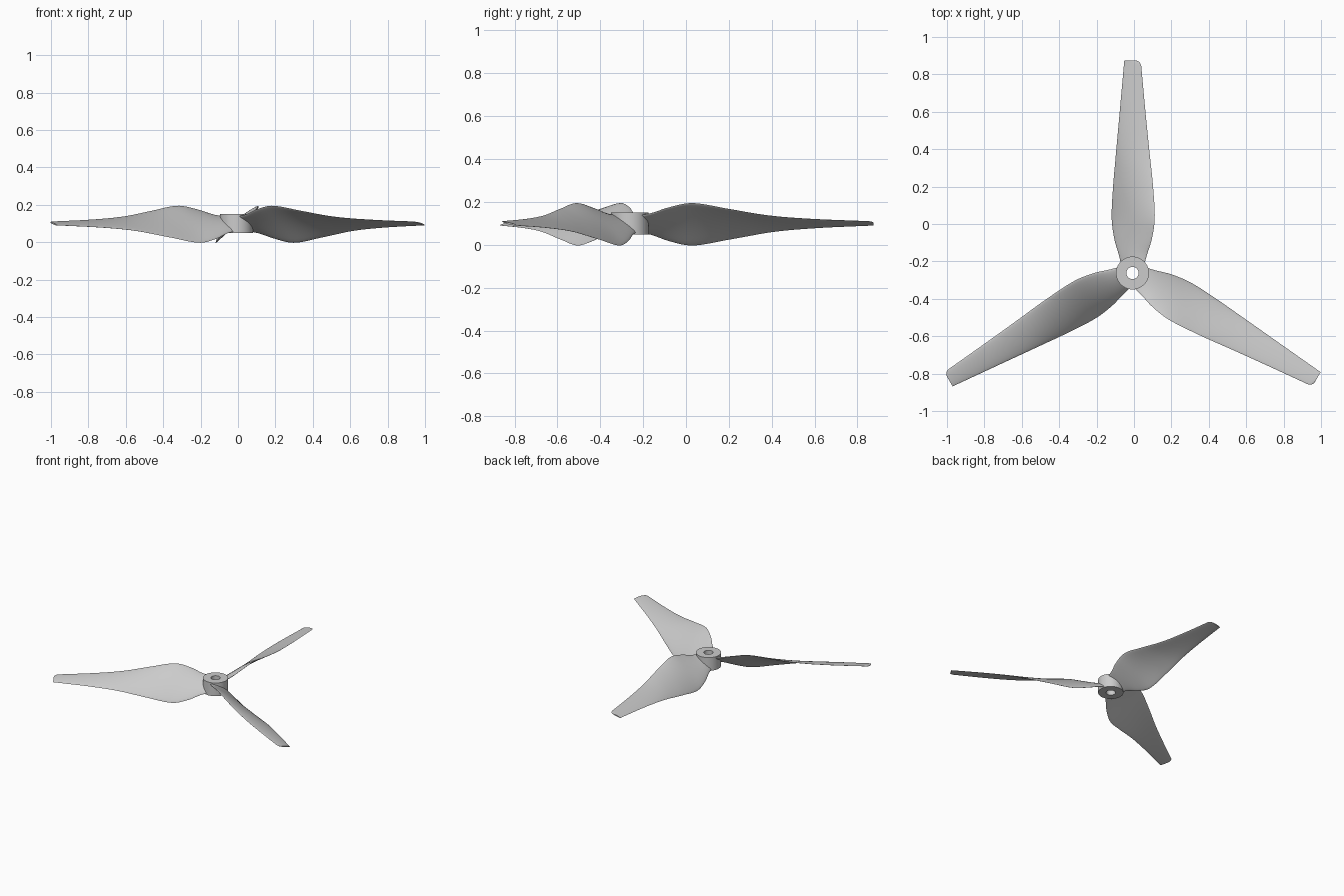
import bpy, bmesh, math
from mathutils import Matrix, Vector

old = bpy.data.objects.get("Cube")
if old:
    bpy.data.objects.remove(old, do_unlink=True)

CENTRE = Vector((-0.008, -0.262, 0.1))
TIP = 1.136

grey = bpy.data.materials.new("light_grey")
grey.use_nodes = True
grey.diffuse_color = (0.6, 0.6, 0.6, 1)
grey.node_tree.nodes["Principled BSDF"].inputs["Base Color"].default_value = (0.6, 0.6, 0.6, 1)

# Blade stations: radius, half width, half rise, half thickness
STATIONS = [
    (0.045, 0.062, 0.040, 0.012),
    (0.10, 0.076, 0.050, 0.011),
    (0.18, 0.100, 0.078, 0.010),
    (0.29, 0.115, 0.099, 0.009),
    (0.46, 0.107, 0.072, 0.008),
    (0.66, 0.088, 0.038, 0.007),
    (0.86, 0.069, 0.021, 0.006),
    (TIP, 0.044, 0.009, 0.004),
]


def station(r):
    """Smoothly interpolate the blade stations at radius r."""
    s = STATIONS
    i = max(k for k in range(len(s) - 1) if s[k][0] <= r)
    a, b = s[i], s[i + 1]
    span = b[0] - a[0]
    t = (r - a[0]) / span

    def slope(k, c):
        lo, hi = s[max(k - 1, 0)], s[min(k + 1, len(s) - 1)]
        return (hi[c] - lo[c]) / (hi[0] - lo[0]) * span

    return [(2*t**3 - 3*t**2 + 1) * a[c] + (t**3 - 2*t**2 + t) * slope(i, c)
            + (3*t**2 - 2*t**3) * b[c] + (t**3 - t**2) * slope(i + 1, c)
            for c in (1, 2, 3)]


def section(r, n=14):
    """Closed cambered section across the blade."""
    w, h, thick = station(r)
    normal = Vector((-h, 0, w)).normalized()
    camber = 0.10 * w
    # round the leading corner of the tip
    k = max(0, (r - (TIP - 0.03)) / 0.03)
    cut = 0.028 * (1 - math.sqrt(max(0, 1 - k * k)))
    points = []
    for j in range(2 * n):
        a = math.pi * j / n
        u, side = math.cos(a), math.sin(a)
        x = u * w - cut * (u + 1) / 2
        lift = camber * (1 - u * u - 0.5) * min(1, h / 0.05) + thick * side
        points.append(Vector((x, r, x * h / w)) + normal * lift)
    return points


def finish(name, bm):
    bmesh.ops.recalc_face_normals(bm, faces=bm.faces)
    mesh = bpy.data.meshes.new(name)
    bm.to_mesh(mesh)
    bm.free()
    mesh.materials.append(grey)
    obj = bpy.data.objects.new(name, mesh)
    bpy.context.collection.objects.link(obj)
    bpy.ops.object.select_all(action='DESELECT')
    obj.select_set(True)
    bpy.context.view_layer.objects.active = obj
    bpy.ops.object.shade_smooth_by_angle(angle=math.radians(40))
    obj.location = CENTRE
    return obj


def make_blade(name, angle):
    bm = bmesh.new()
    start = STATIONS[0][0]
    radii = [start + (TIP - 0.03 - start) * i / 44 for i in range(45)]
    radii += [TIP - 0.03 + 0.03 * math.sin(math.pi / 2 * i / 7) for i in range(1, 8)]
    rings = [[bm.verts.new(p) for p in section(min(r, TIP))] for r in radii]
    for a, b in zip(rings, rings[1:]):
        for j in range(len(a)):
            k = (j + 1) % len(a)
            bm.faces.new((a[j], a[k], b[k], b[j]))
    bm.faces.new(rings[0])
    bm.faces.new(rings[-1])
    bm.transform(Matrix.Rotation(angle, 4, 'Z'))
    return finish(name, bm)


# Three blades, evenly spaced
for name, turn in (("back_blade", 0), ("right_blade", 120), ("left_blade", -120)):
    make_blade(name, math.radians(turn))

# Hub: a ring with a shaft hole
bm = bmesh.new()
outline = [bm.verts.new((r, 0, z)) for r, z in
           ((0.033, -0.051), (0.088, -0.051), (0.088, 0.051), (0.033, 0.051))]
edges = [bm.edges.new((outline[i], outline[(i + 1) % 4])) for i in range(4)]
bmesh.ops.spin(bm, geom=outline + edges, cent=(0, 0, 0), axis=(0, 0, 1),
               angle=2 * math.pi, steps=64, use_merge=True)
bmesh.ops.remove_doubles(bm, verts=bm.verts, dist=0.0001)
finish("hub", bm)
